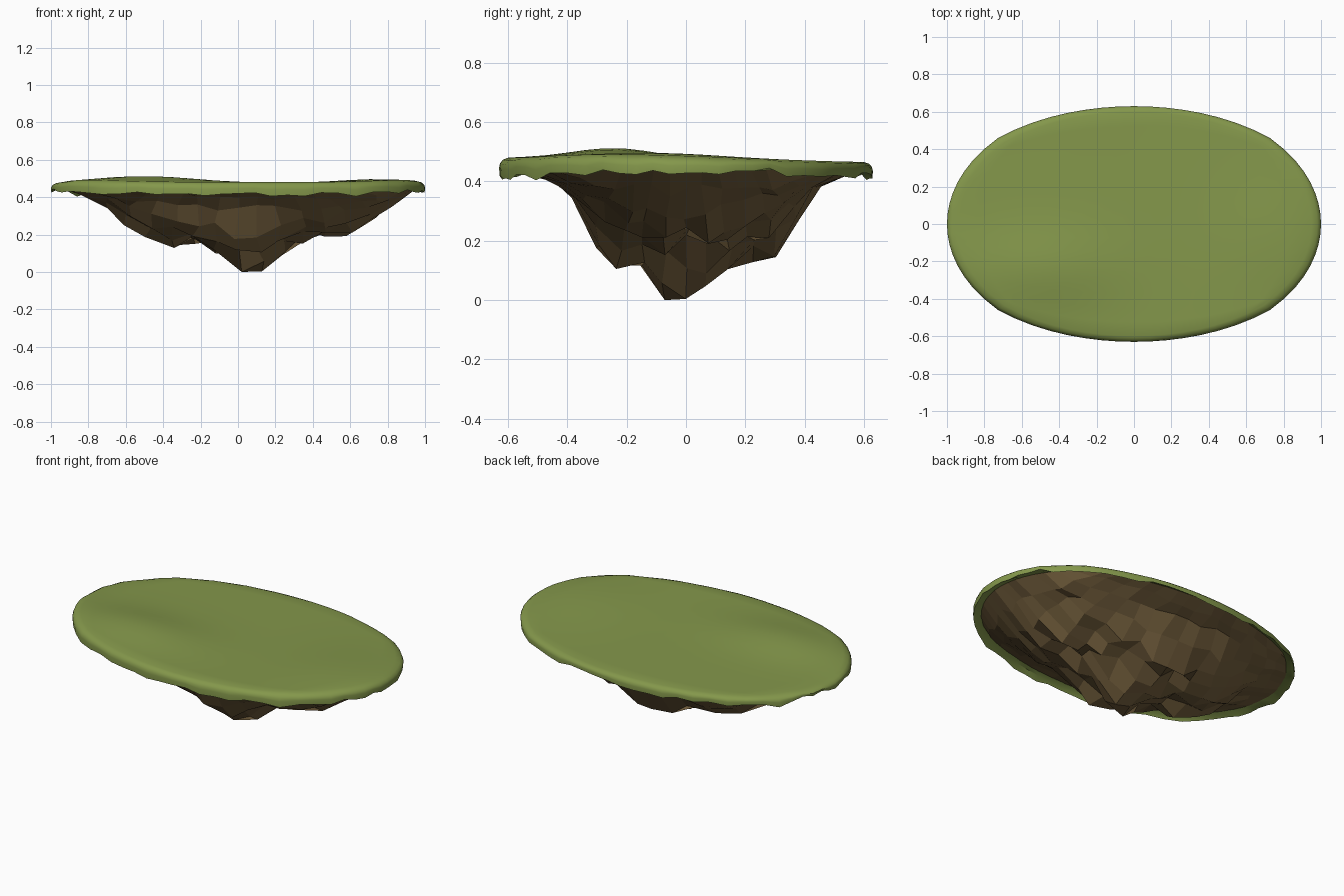
import bpy, bmesh, math, random

if "Cube" in bpy.data.objects:
    bpy.data.objects.remove(bpy.data.objects["Cube"])

random.seed(11)
N = 16                  # cells across each disc grid
RX, RY = 1.0, 0.63      # half sizes of the island


def material(name, rgb):
    m = bpy.data.materials.new(name)
    m.diffuse_color = (*rgb, 1)
    m.use_nodes = True
    m.node_tree.nodes["Principled BSDF"].inputs["Base Color"].default_value = m.diffuse_color
    return m


def interp(pts, t):
    if t <= pts[0][0]:
        return pts[0][1]
    for (a, za), (b, zb) in zip(pts, pts[1:]):
        if t <= b:
            return za + (zb - za) * (t - a) / (b - a)
    return pts[-1][1]


def disc_grid(bm, rx, ry, height, jitter=0.0):
    """Square grid rounded into a slightly boxy ellipse; returns its border loop."""
    g = {}
    for i in range(N + 1):
        for j in range(N + 1):
            u, v = 2 * i / N - 1, 2 * j / N - 1
            inner = 0 < i < N and 0 < j < N
            bulge = 1 + 0.03 * (u * v) ** 2
            x = rx * u * math.sqrt(1 - v * v / 2) * bulge
            y = ry * v * math.sqrt(1 - u * u / 2) * bulge
            if inner and jitter:
                x += random.uniform(-jitter, jitter)
                y += random.uniform(-jitter, jitter) * 0.6
            g[i, j] = bm.verts.new((x, y, height(x, y, inner)))
    for i in range(N):
        for j in range(N):
            bm.faces.new((g[i, j], g[i + 1, j], g[i + 1, j + 1], g[i, j + 1]))
    return ([g[i, 0] for i in range(N)] + [g[N, j] for j in range(N)] +
            [g[i, N] for i in range(N, 0, -1)] + [g[0, j] for j in range(N, 0, -1)])


def finish(bm, name, mat):
    me = bpy.data.meshes.new(name)
    bm.to_mesh(me)
    bm.free()
    me.materials.append(mat)
    ob = bpy.data.objects.new(name, me)
    bpy.context.collection.objects.link(ob)
    return ob


# Grass: gently rolling top, rounded rim, ragged hanging skirt
def grass_height(x, y, inner=True):
    z = 0.473 - 0.012 * y
    z += 0.037 * math.exp(-((x + 0.5) / 0.38) ** 2 - ((y + 0.24) / 0.2) ** 2)
    z += 0.022 * math.exp(-((x - 0.75) / 0.3) ** 2 - ((y + 0.1) / 0.35) ** 2)
    return z


bm = bmesh.new()
loop = disc_grid(bm, 0.95, 0.95 * RY, grass_height)
rim = [(v.co.x / 0.95, v.co.y / 0.95, v.co.z) for v in loop]
hang = [(0.415 if abs(a) < 0.9 else 0.435) + random.uniform(-0.012, 0.014) for a, y, z in rim]
# each ring: scale, blend from the top edge (0) to the skirt hem (1), or a fixed height
for scale, drop, level in ((0.98, 0.12, None), (0.995, 0.32, None), (1.0, 0.55, None),
                           (0.998, 1.0, None), (0.975, 0, 0.438), (0.93, 0, 0.45)):
    ring = [bm.verts.new((a * scale, y * scale, level or z + (h - z) * drop))
            for (a, y, z), h in zip(rim, hang)]
    for k in range(len(ring)):
        n = (k + 1) % len(ring)
        bm.faces.new((loop[k], ring[k], ring[n], loop[n]))
    loop = ring
grass = finish(bm, "grass_top", material("grass", (0.23, 0.31, 0.07)))
bpy.context.view_layer.objects.active = grass
grass.select_set(True)
bpy.ops.object.shade_smooth_by_angle(angle=math.radians(40))

# Rock: faceted underside shaped by the front and side silhouettes
FRONT = [(-0.96, .447), (-0.75, .39), (-0.53, .19), (-0.44, .19), (-0.35, .15), (-0.22, .15),
         (-0.1, .075), (0, 0), (0.13, .03), (0.25, .1), (0.37, .18), (0.6, .21), (0.73, .28),
         (0.85, .38), (0.96, .447)]
SIDE = [(-0.6, .448), (-0.45, .41), (-0.36, .31), (-0.3, .17), (-0.22, .12), (-0.15, .11),
        (-0.075, 0), (0, .05), (0.08, .02), (0.15, .08), (0.22, .16), (0.3, .15),
        (0.37, .24), (0.45, .39), (0.6, .448)]
TOP = 0.45


def rock_height(x, y, inner):
    if not inner:
        return TOP
    dx, dy = TOP - interp(FRONT, x), TOP - interp(SIDE, y)
    # mix of the two silhouettes' product and a radial sweep between them
    u, v = x / 0.96, y / 0.6
    r = math.hypot(u, v) + 1e-6
    w = (u / r) ** 2
    radial = (w * (TOP - interp(FRONT, math.copysign(r * 0.96, x)))
              + (1 - w) * (TOP - interp(SIDE, math.copysign(r * 0.6, y))))
    d = min(dx, dy, 0.45 * dx * dy / TOP + 0.55 * radial)
    return max(0.0, TOP - d * random.uniform(0.82, 1.1) - random.uniform(-0.004, 0.012))


bm = bmesh.new()
disc_grid(bm, 0.96, 0.6, rock_height, 0.02)
low = min(bm.verts, key=lambda v: v.co.z)
low.co.z = 0.0
bmesh.ops.reverse_faces(bm, faces=bm.faces[:])
finish(bm, "rock_underside", material("rock", (0.175, 0.115, 0.047)))
